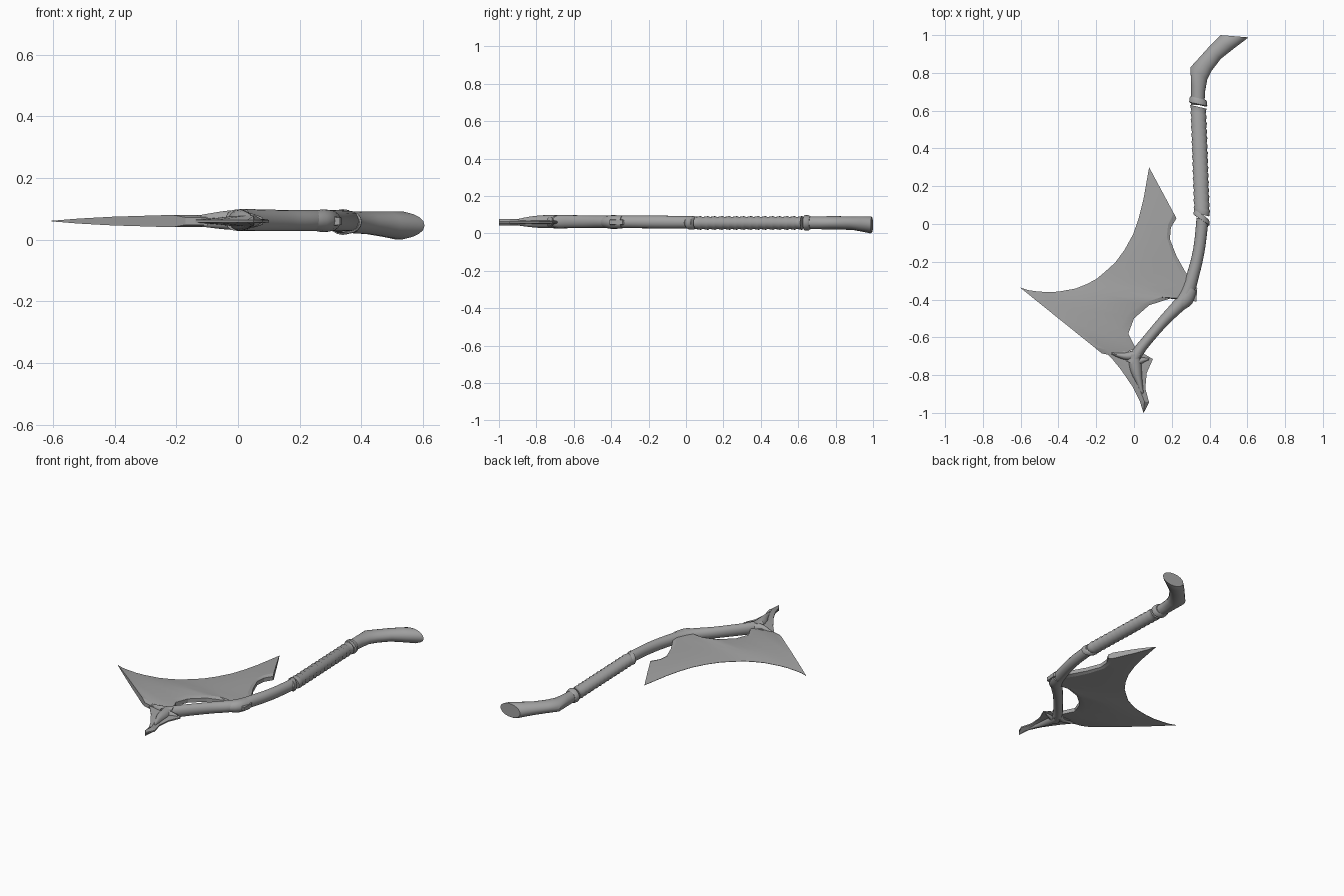
import bpy, bmesh, math
from mathutils import Vector

if "Cube" in bpy.data.objects:
    bpy.data.objects.remove(bpy.data.objects["Cube"])

steel = bpy.data.materials.new("grey_metal")
steel.diffuse_color = (0.36, 0.36, 0.36, 1)
steel.use_nodes = True
steel.node_tree.nodes["Principled BSDF"].inputs["Base Color"].default_value = steel.diffuse_color
MID = 0.06  # height of the central plane


def finish(name, bm, angle=35):
    bmesh.ops.remove_doubles(bm, verts=bm.verts, dist=0.0002)
    bmesh.ops.recalc_face_normals(bm, faces=bm.faces)
    me = bpy.data.meshes.new(name)
    bm.to_mesh(me)
    bm.free()
    me.materials.append(steel)
    for p in me.polygons:
        p.use_smooth = True
    me.set_sharp_from_angle(angle=math.radians(angle))
    ob = bpy.data.objects.new(name, me)
    bpy.context.collection.objects.link(ob)
    return ob


def spline(pts, steps):
    """Smooth curve through points of any dimension."""
    out = []
    for i in range(len(pts) - 1):
        a, b, c, d = (pts[max(0, min(len(pts) - 1, i + k))] for k in (-1, 0, 1, 2))
        for s in range(steps):
            t = s / steps
            out.append([0.5 * (2*q + (r-p)*t + (2*p-5*q+4*r-s2)*t*t + (3*q-p-3*r+s2)*t**3)
                        for p, q, r, s2 in zip(a, b, c, d)])
    out.append(list(pts[-1]))
    return out


def skin(name, rings, n=16, angle=40):
    """Ring = centre x, y, z, half-width vector x, y, half-height."""
    bm = bmesh.new()
    loops = []
    for x, y, z, ax, ay, h in rings:
        loops.append([bm.verts.new((x + ax * math.cos(t), y + ay * math.cos(t),
                                    z + h * math.sin(t)))
                      for t in (2 * math.pi * k / n for k in range(n))])
    for a, b in zip(loops, loops[1:]):
        for k in range(n):
            bm.faces.new((a[k], a[(k+1) % n], b[(k+1) % n], b[k]))
    bm.faces.new(loops[0])
    bm.faces.new(loops[-1])
    return finish(name, bm, angle)


def tube(name, pts, steps=6):
    """Round bar along points of x, y, z, half-width, half-height."""
    path = spline(pts, steps)
    rings = []
    for i, (x, y, z, w, h) in enumerate(path):
        a, b = path[max(0, i-1)], path[min(len(path)-1, i+1)]
        d = Vector((b[0]-a[0], b[1]-a[1])).normalized()
        rings.append((x, y, z, d.y * w, -d.x * w, h))
    return skin(name, rings)


def plate(name, left, right, profile, angle=20):
    """Double-sided plate between two edges; profile = (fraction, half-thickness)."""
    bm = bmesh.new()
    sides = []
    for s in (1, -1):
        rows = []
        for a, b in zip(left, right):
            rows.append([bm.verts.new((a[0] + (b[0]-a[0])*t, a[1] + (b[1]-a[1])*t, MID + s*h))
                         for t, h in profile])
        for p, q in zip(rows, rows[1:]):
            for k in range(len(profile) - 1):
                bm.faces.new((p[k], p[k+1], q[k+1], q[k]))
        sides.append(rows)
    # close the border between both sides
    def border(rows):
        return (rows[0] + [r[-1] for r in rows[1:]] + rows[-1][-2::-1]
                + [r[0] for r in rows[-2:0:-1]])
    u, v = border(sides[0]), border(sides[1])
    for k in range(len(u)):
        j = (k + 1) % len(u)
        bm.faces.new((u[k], u[j], v[j], v[k]))
    return finish(name, bm, angle)


# Crescent blade: cutting edge paired with the inner outline
cutting = [(-.605, -.335), (-.56, -.35), (-.52, -.356), (-.46, -.361), (-.40, -.358),
           (-.31, -.342), (-.25, -.318), (-.20, -.292), (-.15, -.25), (-.10, -.205),
           (-.05, -.137), (-.005, -.055), (.025, .03), (.05, .13), (.08, .30)]
inner = [(-.17, -.685), (-.10, -.70), (.01, -.66), (-.03, -.58), (0, -.50),
         (.08, -.43), (.19, -.395), (.285, -.405), (.33, -.41), (.335, -.34),
         (.27, -.25), (.225, -.17), (.19, -.08), (.195, -.02), (.225, .03)]
plate("blade", cutting, inner, [(0, .001), (.2, .008), (.45, .014), (.9, .02), (1, .012)])

# Lower spike plate, thick along the middle
plate("lower_spike",
      [(-.165, -.665), (-.115, -.715), (-.07, -.77), (-.005, -.865), (.03, -.935), (.05, -1)],
      [(.04, -.68), (.10, -.715), (.067, -.79), (.06, -.87), (.08, -.945), (.052, -.998)],
      [(0, .004), (.5, .018), (1, .004)])

# Curved shaft
tube("shaft", [(-.01, -.74, .063, .034, .034), (.02, -.68, .063, .03, .036),
               (.07, -.615, .063, .028, .035), (.16, -.51, .062, .03, .034),
               (.265, -.395, .062, .037, .034), (.312, -.27, .062, .033, .034),
               (.345, -.13, .061, .031, .034), (.363, .03, .06, .032, .033)])

# Forked claws gripping the blade
tube("upper_claw", [(.03, -.69, .063, .03, .034), (-.04, -.70, .063, .022, .03),
                    (-.12, -.685, .061, .006, .019)])
tube("lower_claw", [(.0, -.69, .063, .036, .035), (.01, -.77, .063, .032, .034),
                    (.028, -.84, .062, .018, .027), (.045, -.90, .06, .008, .017)])
tube("side_claw", [(.015, -.73, .062, .025, .03), (.05, -.72, .061, .014, .022),
                   (.08, -.715, .06, .005, .012)])

# Clamp around the blade tang
tube("tang_clamp", [(.235, -.435, .061, .032, .03), (.275, -.395, .061, .042, .037),
                    (.30, -.34, .061, .036, .034)], 3)

# Wrapped grip with a saw-tooth profile
turns, rings = 15, []
for i in range(turns):
    for f, w in ((0, .038), (.75, .043)):
        t = (i + f) / turns
        rings.append((.360 - .02 * t, .05 + .58 * t, .056, w, -.01, w - .006))
skin("grip_wrap", rings, 16, 50)

# Tilted collars at both ends of the grip
for name, x, y, tilt, r in (("lower_collar", .358, .032, -.028, .043),
                            ("upper_collar", .340, .645, -.010, .048)):
    skin(name, [(x, y + d, .057, w, tilt, w - .006)
                for d, w in ((-.014, r - .007), (-.01, r), (.012, r - .002), (.022, r - .008))])

# Bent, flared pommel, sections set between its two outlines
sections = [((.303, .63), (.373, .63), .057, .034), ((.302, .74), (.376, .70), .057, .035),
            ((.299, .83), (.388, .765), .057, .036), ((.345, .88), (.41, .81), .056, .036),
            ((.39, .93), (.46, .875), .054, .037), ((.43, .972), (.53, .93), .05, .042),
            ((.453, .995), (.59, .975), .046, .046), ((.458, 1.0), (.605, .988), .046, .042)]
skin("pommel", [((a[0]+b[0])/2, (a[1]+b[1])/2, z, (b[0]-a[0])/2, (b[1]-a[1])/2, h)
                for a, b, z, h in sections], 18)
